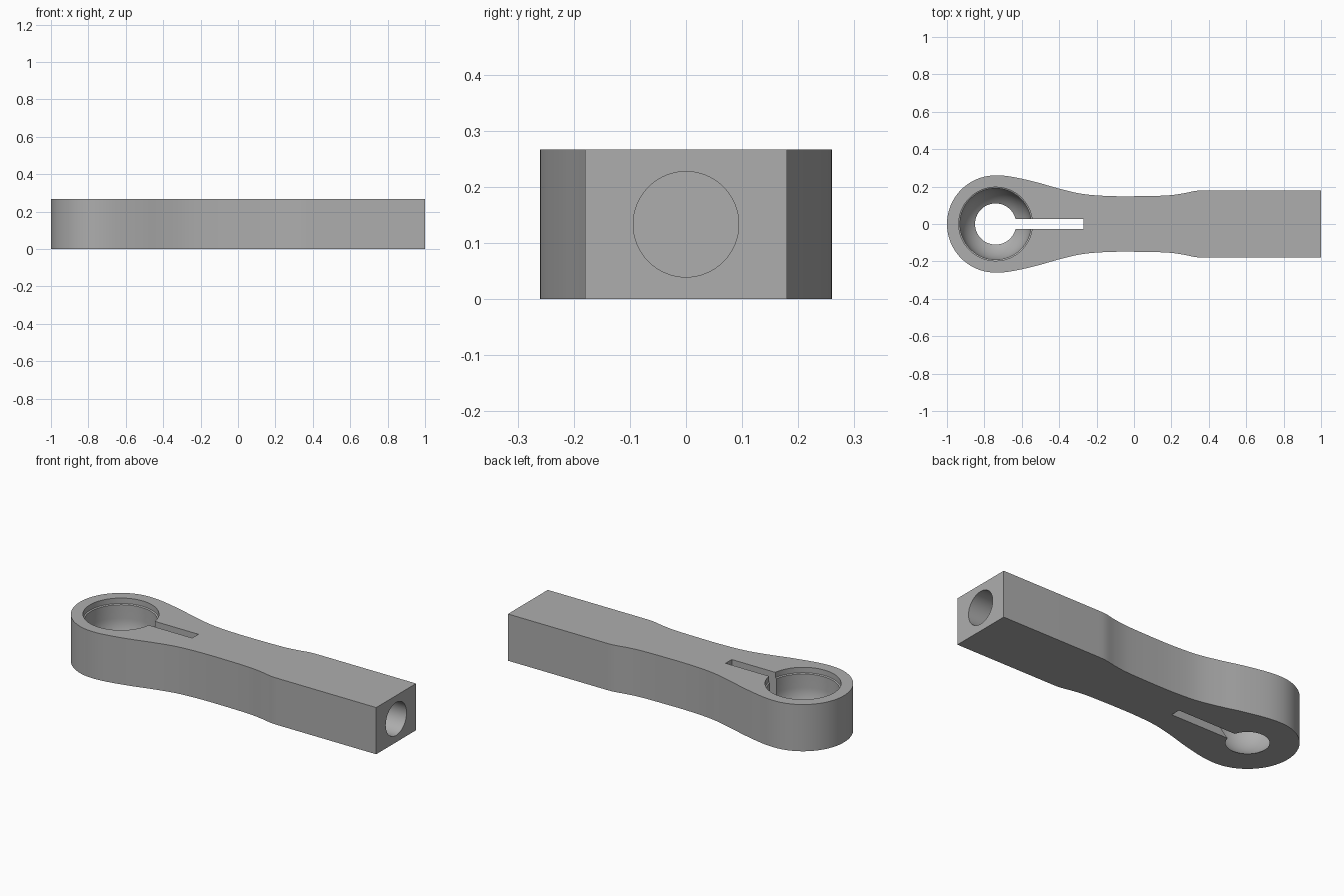
import bpy, bmesh, math
from mathutils import Matrix, Vector

cube = bpy.data.objects.get("Cube")
if cube:
    bpy.data.objects.remove(cube, do_unlink=True)

HEIGHT = 0.267
EYE_X, EYE_R = -0.74, 0.26

grey = bpy.data.materials.new("plain_grey")
grey.use_nodes = True
grey.diffuse_color = (0.42, 0.42, 0.42, 1)
grey.node_tree.nodes["Principled BSDF"].inputs["Base Color"].default_value = grey.diffuse_color


def make_object(name, bm):
    bmesh.ops.recalc_face_normals(bm, faces=bm.faces)
    mesh = bpy.data.meshes.new(name)
    bm.to_mesh(mesh)
    bm.free()
    mesh.materials.append(grey)
    obj = bpy.data.objects.new(name, mesh)
    bpy.context.collection.objects.link(obj)
    return obj


def smooth_path(pts, steps=6):
    """Catmull-Rom curve through the points."""
    out = []
    for i in range(1, len(pts) - 2):
        p0, p1, p2, p3 = (Vector(p) for p in pts[i - 1:i + 3])
        for k in range(steps):
            t = k / steps
            out.append(0.5 * (2 * p1 + (p2 - p0) * t + (2 * p0 - 5 * p1 + 4 * p2 - p3) * t ** 2
                              + (3 * p1 - p0 - 3 * p2 + p3) * t ** 3))
    return out + [Vector(pts[-2])]


# Body outline: straight shank, waisted neck, round eye, mirrored across y
side = smooth_path([(0.5, 0.18), (0.39, 0.18), (0.33, 0.177), (0.26, 0.163), (0.18, 0.153),
                    (0.05, 0.149), (-0.12, 0.149), (-0.27, 0.16), (-0.4, 0.189),
                    (-0.52, 0.223), (-0.65, 0.252), (EYE_X, EYE_R), (-0.83, 0.25)])
arc = [Vector((EYE_X - EYE_R * math.sin(a), EYE_R * math.cos(a)))
       for a in (math.pi / 2 * i / 20 for i in range(1, 20))]
upper = [Vector((1, 0.18))] + side + arc
outline = upper + [Vector((-1, 0))] + [Vector((p.x, -p.y)) for p in reversed(upper)]

bm = bmesh.new()
face = bm.faces.new([bm.verts.new((p.x, p.y, 0)) for p in outline])
lifted = bmesh.ops.extrude_face_region(bm, geom=[face])["geom"]
bmesh.ops.translate(bm, vec=(0, 0, HEIGHT), verts=[v for v in lifted if isinstance(v, bmesh.types.BMVert)])
body = make_object("rod_end_body", bm)

# Socket cutter: bottom hole, spherical seat, straight wall and a wider lip
HOLE_R, SEAT_R = 0.11, 0.19
seat_z = math.sqrt(SEAT_R ** 2 - HOLE_R ** 2)
start = math.asin(HOLE_R / SEAT_R)
profile = [(0, -0.05), (HOLE_R, -0.05)]
for i in range(15):
    a = start + (math.pi / 2 - start) * i / 14
    profile.append((SEAT_R * math.sin(a), seat_z - SEAT_R * math.cos(a)))
profile += [(SEAT_R, 0.232), (0.197, 0.236), (0.197, 0.32), (0, 0.32)]
bm = bmesh.new()
verts = [bm.verts.new((EYE_X + r, 0, z)) for r, z in profile]
edges = [bm.edges.new(pair) for pair in zip(verts, verts[1:])]
bmesh.ops.spin(bm, geom=verts + edges, cent=(EYE_X, 0, 0), axis=(0, 0, 1),
               angle=math.tau, steps=64, use_duplicate=False)
bmesh.ops.remove_doubles(bm, verts=bm.verts, dist=0.0001)
socket = make_object("socket_cutter", bm)

# Clamping slot cutter
bm = bmesh.new()
x0, x1 = EYE_X, -0.27
bmesh.ops.create_cube(bm, size=1, matrix=Matrix.Translation(((x0 + x1) / 2, 0, HEIGHT / 2))
                      @ Matrix.Diagonal((x1 - x0, 0.056, 0.5, 1)))
slot = make_object("slot_cutter", bm)

# Blind bore cutter in the shank end
bm = bmesh.new()
bmesh.ops.create_cone(bm, cap_ends=True, segments=64, radius1=0.094, radius2=0.094, depth=0.9,
                      matrix=Matrix.Translation((0.65, 0, HEIGHT / 2)) @ Matrix.Rotation(math.pi / 2, 4, "Y"))
bore = make_object("bore_cutter", bm)

# Cut the openings, then remove the cutters
bpy.ops.object.select_all(action="DESELECT")
bpy.context.view_layer.objects.active = body
body.select_set(True)
for cutter in (socket, slot, bore):
    cutter.hide_render = True
    cut = body.modifiers.new(cutter.name, "BOOLEAN")
    cut.operation = "DIFFERENCE"
    cut.solver = "EXACT"
    cut.object = cutter
    bpy.ops.object.modifier_apply(modifier=cut.name)
    bpy.data.objects.remove(cutter, do_unlink=True)
bpy.ops.object.shade_smooth_by_angle(angle=math.radians(30))
